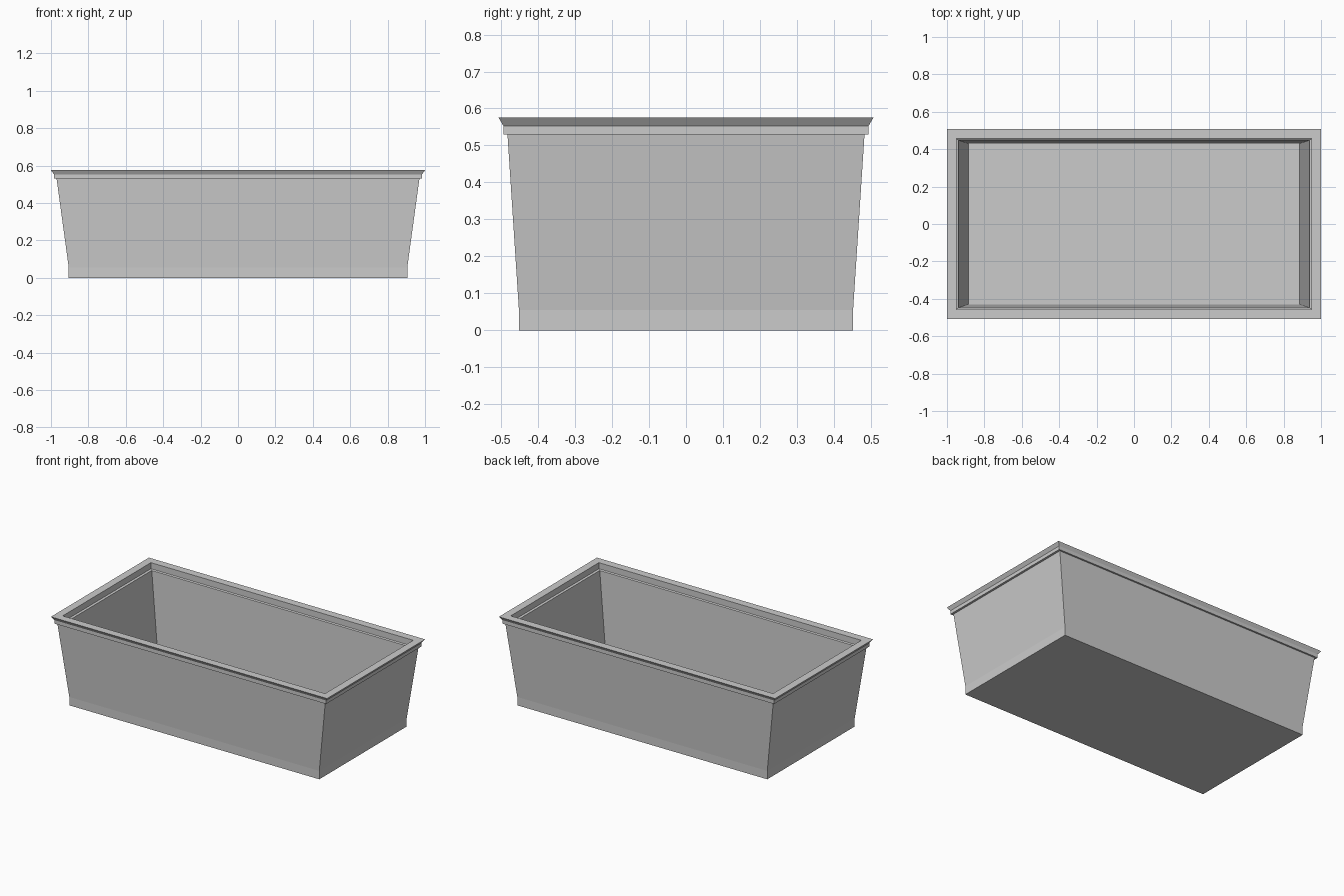
import bpy
import bmesh

cube = bpy.data.objects.get("Cube")
if cube:
    bpy.data.objects.remove(cube, do_unlink=True)

# Single plain grey plastic
grey = bpy.data.materials.new("plain_grey")
grey.use_nodes = True
colour = (0.6, 0.6, 0.6, 1)
grey.diffuse_color = colour
grey.node_tree.nodes["Principled BSDF"].inputs["Base Color"].default_value = colour

# Wall section, from the base up the outside, over the rim, and down to the floor:
# half length, half width, height
section = [
    (0.905, 0.452, 0.0),    # base
    (0.905, 0.452, 0.055),  # straight foot
    (0.97, 0.483, 0.53),    # tapered wall
    (0.984, 0.494, 0.53),   # rim step
    (0.984, 0.494, 0.553),  # rim band
    (1.0, 0.507, 0.575),    # flared lip
    (0.95, 0.456, 0.575),   # flat top
    (0.95, 0.456, 0.535),   # inside lip
    (0.938, 0.448, 0.53),   # inside ledge
    (0.885, 0.43, 0.04),    # floor edge
]

# Stack rectangular loops and bridge them into one closed shell
bm = bmesh.new()
loops = [[bm.verts.new((sx * x, sy * y, z))
          for sx, sy in ((-1, -1), (1, -1), (1, 1), (-1, 1))]
         for x, y, z in section]
for low, high in zip(loops, loops[1:]):
    for i in range(4):
        j = (i + 1) % 4
        bm.faces.new((low[i], low[j], high[j], high[i]))
bm.faces.new(loops[0][::-1])  # underside
bm.faces.new(loops[-1])       # inside floor
bmesh.ops.recalc_face_normals(bm, faces=bm.faces)

mesh = bpy.data.meshes.new("planter_box")
bm.to_mesh(mesh)
bm.free()
mesh.materials.append(grey)
box = bpy.data.objects.new("planter_box", mesh)
bpy.context.collection.objects.link(box)
